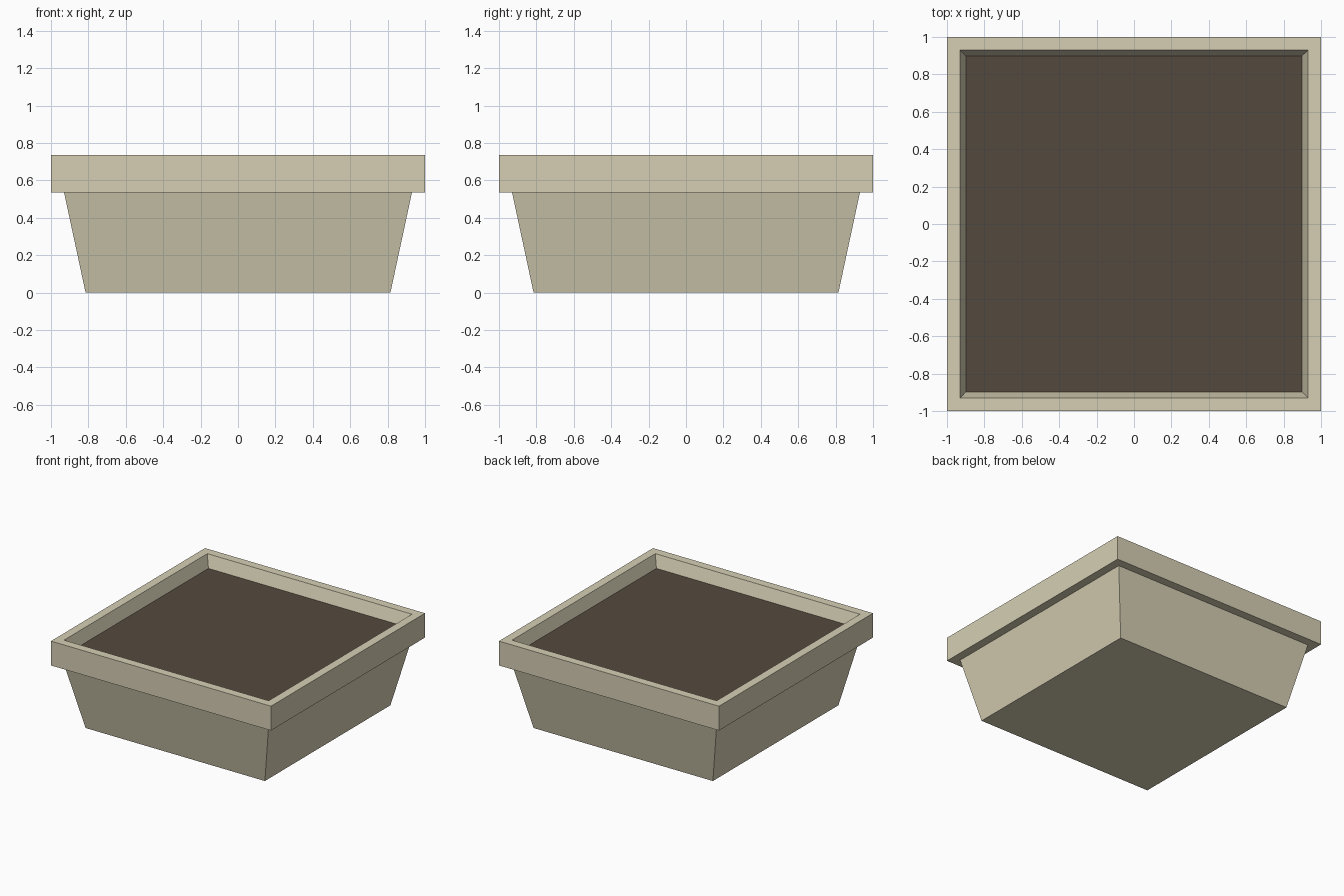
import bpy, bmesh

if "Cube" in bpy.data.objects:
    bpy.data.objects.remove(bpy.data.objects["Cube"])


def material(name, rgb):
    """Flat colour given as 0-255 sRGB, stored as linear."""
    def lin(c):
        c /= 255
        return c / 12.92 if c <= 0.04045 else ((c + 0.055) / 1.055) ** 2.4
    m = bpy.data.materials.new(name)
    m.diffuse_color = (*[lin(c) for c in rgb], 1)
    m.use_nodes = True
    m.node_tree.nodes["Principled BSDF"].inputs["Base Color"].default_value = m.diffuse_color
    return m


def square_loft(name, profile, mat, cap_start=True, cap_end=True):
    """Stack square rings (half width, height) and bridge them into walls."""
    bm = bmesh.new()
    rings = [[bm.verts.new((sx * h, sy * h, z))
              for sx, sy in ((-1, -1), (1, -1), (1, 1), (-1, 1))]
             for h, z in profile]
    for a, b in zip(rings, rings[1:]):
        for i in range(4):
            j = (i + 1) % 4
            bm.faces.new((a[i], a[j], b[j], b[i]))
    if cap_start:
        bm.faces.new(rings[0][::-1])
    if cap_end:
        bm.faces.new(rings[-1])
    me = bpy.data.meshes.new(name)
    bm.to_mesh(me)
    bm.free()
    me.materials.append(mat)
    ob = bpy.data.objects.new(name, me)
    bpy.context.collection.objects.link(ob)
    return ob


stone = material("pale stone", (214, 207, 180))
earth = material("dark soil", (84, 74, 63))

# Tapered planter with overhanging rim and sloped inner wall down to the soil
square_loft("planter_pot", [(0.815, 0), (0.93, 0.535), (1.0, 0.535),
                            (1.0, 0.735), (0.93, 0.735), (0.897, 0.635)],
            stone, cap_end=False)

# Soil surface filling the opening
square_loft("soil", [(0.897, 0.635)], earth, cap_start=False)
